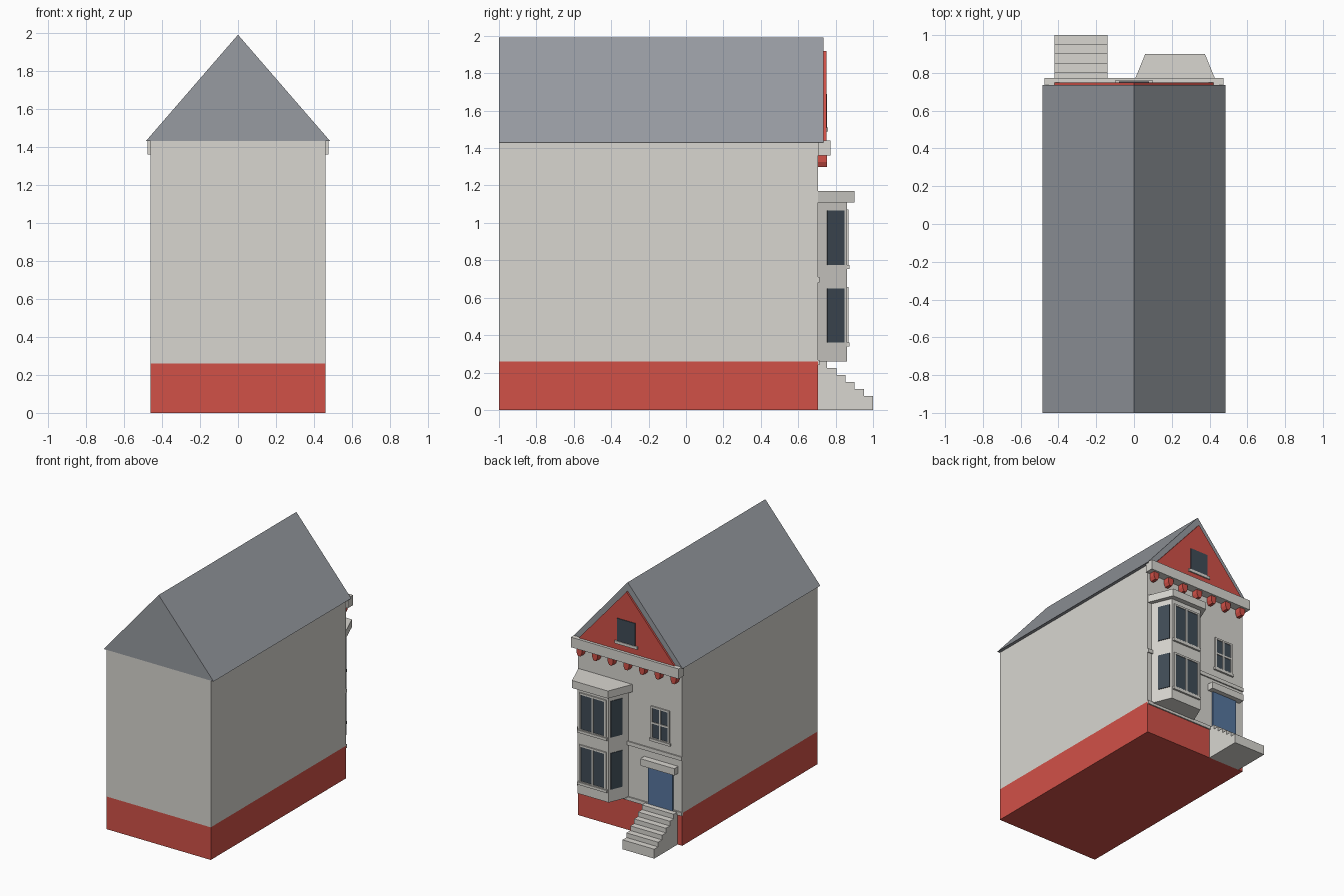
import bpy
import bmesh
import math
from mathutils import Vector

cube = bpy.data.objects.get("Cube")
if cube:
    bpy.data.objects.remove(cube)


def material(name, r, g, b):
    """Flat material from 0-255 display values."""
    m = bpy.data.materials.new(name)
    col = [(c / 255) ** 2.2 for c in (r, g, b)] + [1]
    m.use_nodes = True
    m.diffuse_color = col
    m.node_tree.nodes["Principled BSDF"].inputs["Base Color"].default_value = col
    return m


CREAM = material("cream stone", 215, 213, 207)
RED = material("brick red", 208, 82, 73)
SLATE = material("slate grey", 150, 154, 160)
BLUE = material("door blue", 88, 118, 158)
GLASS = material("dark glass", 66, 77, 87)


def prism(name, pts, lo, hi, mat, axis="z"):
    """Extrude a 2D profile along an axis: (x, y) for z, (x, z) for y, (y, z) for x."""
    place = {"z": lambda a, b, t: (a, b, t),
             "y": lambda a, b, t: (a, t, b),
             "x": lambda a, b, t: (t, a, b)}[axis]
    bm = bmesh.new()
    face = bm.faces.new([bm.verts.new(place(a, b, lo)) for a, b in pts])
    ext = bmesh.ops.extrude_face_region(bm, geom=[face])
    moved = [v for v in ext["geom"] if isinstance(v, bmesh.types.BMVert)]
    bmesh.ops.translate(bm, verts=moved, vec=Vector(place(0, 0, hi - lo)))
    bmesh.ops.recalc_face_normals(bm, faces=bm.faces)
    mesh = bpy.data.meshes.new(name)
    bm.to_mesh(mesh)
    bm.free()
    mesh.materials.append(mat)
    ob = bpy.data.objects.new(name, mesh)
    bpy.context.collection.objects.link(ob)
    return ob


def box(name, x, y, z, mat):
    """Box from (low, high) ranges."""
    return prism(name, [(x[0], y[0]), (x[1], y[0]), (x[1], y[1]), (x[0], y[1])], *z, mat)


WALL = 0.705  # street wall plane
HALF = 0.46   # half width of the house


def sash_window(name, x, z, y, cols, rows, border, out):
    """Dark pane with a raised frame, bars and a sill."""
    box(name + "_glass", x, (y - 0.01, y + 0.004), z, GLASS)
    bar = border * 0.8
    for i in range(cols + 1):
        c = x[0] + (x[1] - x[0]) * i / cols
        box(name + "_upright", (c - bar / 2, c + bar / 2), (y - 0.01, y + out), z, CREAM)
    for i in range(rows + 1):
        c = z[0] + (z[1] - z[0]) * i / rows
        box(name + "_rail", (x[0] - bar / 2, x[1] + bar / 2), (y - 0.01, y + out),
            (c - bar / 2, c + bar / 2), CREAM)
    box(name + "_sill", (x[0] - border, x[1] + border), (y - 0.01, y + out + 0.005),
        (z[0] - border * 1.2, z[0]), CREAM)


# Main volumes
box("base", (-HALF, HALF), (-1, WALL), (0, 0.26), RED)
box("walls", (-HALF, HALF), (-1, WALL), (0.26, 1.43), CREAM)
prism("roof", [(-0.485, 1.43), (0.485, 1.43), (0, 1.99)], -1, 0.735, SLATE, "y")

# Gable, its window and the cornice
prism("gable_panel", [(-0.43, 1.43), (0.43, 1.43), (0, 1.92)], 0.73, 0.75, RED, "y")
box("gable_window", (-0.08, 0.08), (0.74, 0.755), (1.51, 1.69), GLASS)
box("gable_sill", (-0.1, 0.1), (0.74, 0.76), (1.488, 1.51), CREAM)
box("cornice", (-0.475, 0.475), (WALL, 0.772), (1.36, 1.44), CREAM)
for i in range(7):
    c = -0.415 + i * 0.83 / 6
    prism("cornice_bracket",
          [(c - 0.024, 1.36), (c - 0.024, 1.325), (c - 0.012, 1.298),
           (c + 0.012, 1.298), (c + 0.024, 1.325), (c + 0.024, 1.36)],
          WALL, 0.755, RED, "y")

# String courses
for low, high in ((0.24, 0.268), (0.68, 0.71)):
    box("string_course", (-HALF, HALF), (WALL - 0.01, WALL + 0.01), (low, high), CREAM)

# Bay, two storeys under a flat cap
BAY = 0.2175


def bay_plan(back, front, depth):
    return [(BAY - back, WALL), (BAY - front, depth), (BAY + front, depth), (BAY + back, WALL)]


prism("bay", bay_plan(0.203, 0.1375, 0.86), 0.26, 1.11, CREAM)
prism("bay_cap", bay_plan(0.238, 0.158, 0.90), 1.11, 1.17, CREAM)
for low, high in ((0.36, 0.65), (0.775, 1.065)):
    sash_window("bay_window", (BAY - 0.112, BAY + 0.112), (low, high), 0.86, 2, 1, 0.018, 0.01)
    for side in (-1, 1):
        # Plate on the slanted cheek
        back = Vector((BAY + side * 0.203, WALL))
        edge = Vector((BAY + side * 0.1375, 0.86)) - back
        out = Vector((edge.y * side, -edge.x * side)).normalized() * 0.005
        a, b = back + edge * 0.32, back + edge * 0.9
        prism("bay_side_window", [a - out, b - out, b + out, a + out], low, high, GLASS)

# Upper window, door and its hood
sash_window("upper_window", (-0.345, -0.195), (0.79, 1.04), WALL, 2, 2, 0.017, 0.01)
box("door", (-0.385, -0.165), (WALL - 0.01, WALL + 0.012), (0.262, 0.57), BLUE)
box("door_hood", (-0.425, -0.125), (WALL, 0.755), (0.57, 0.625), CREAM)

# Front stairs as one stepped profile
steps = 6
profile = [(WALL, 0), (1, 0)]
for i in range(steps):
    height = 0.075 + i * 0.037
    profile += [(1 - i * 0.049, height), (1 - (i + 1) * 0.049 if i < steps - 1 else WALL, height)]
prism("stairs", profile, -0.42, -0.14, CREAM, "x")
